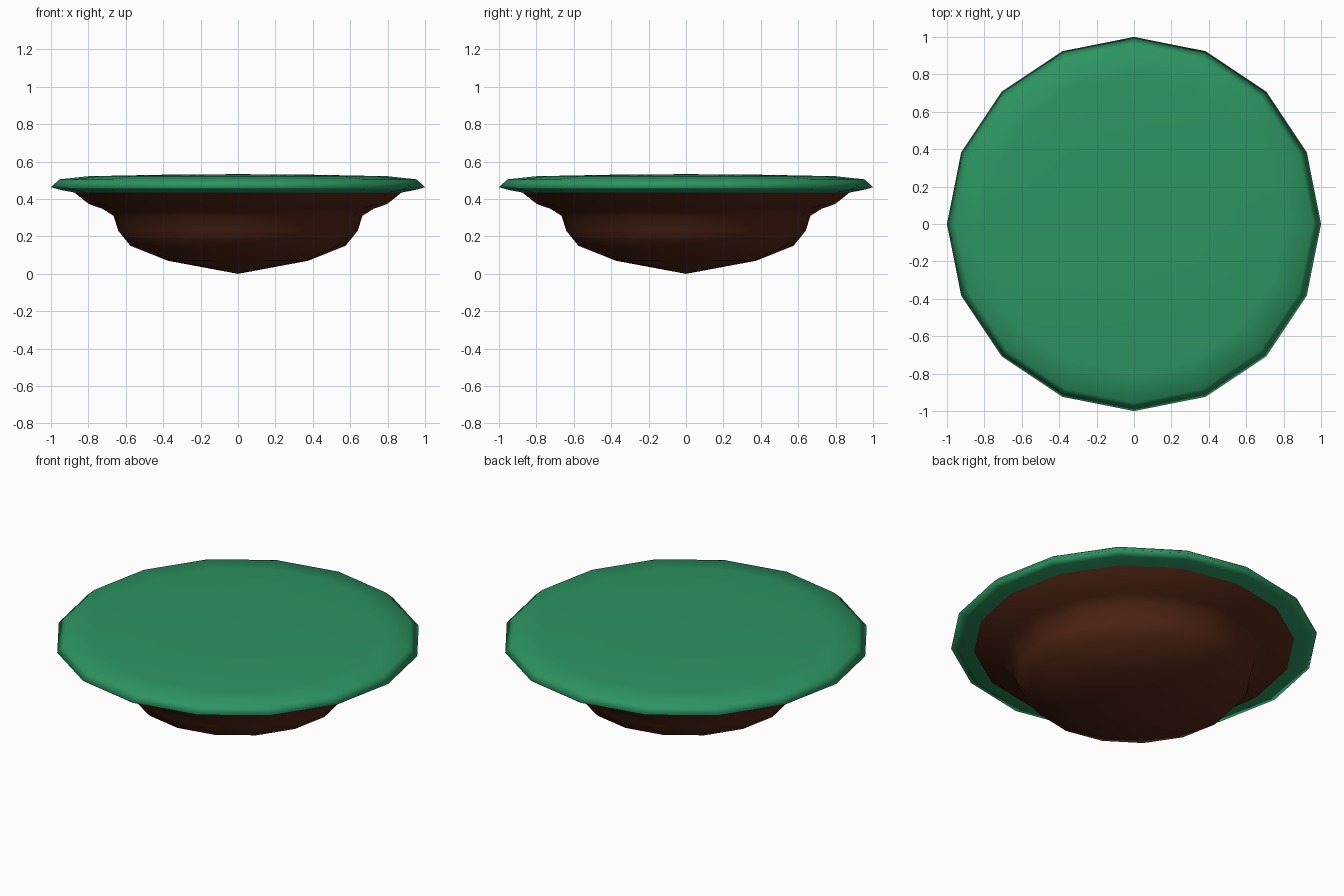
import bpy, math

if "Cube" in bpy.data.objects:
    bpy.data.objects.remove(bpy.data.objects["Cube"])

SIDES = 16


def material(name, rgb):
    m = bpy.data.materials.new(name)
    m.diffuse_color = (*rgb, 1)
    m.use_nodes = True
    m.node_tree.nodes["Principled BSDF"].inputs["Base Color"].default_value = m.diffuse_color
    return m


def lathe(name, profile, mat):
    """Revolve (radius, z) points about z; radius 0 makes a single pole point."""
    verts, rings, faces = [], [], []
    for r, z in profile:
        start = len(verts)
        if r == 0:
            verts.append((0, 0, z))
            rings.append([start] * SIDES)
        else:
            for i in range(SIDES):
                a = 2 * math.pi * i / SIDES
                verts.append((r * math.cos(a), r * math.sin(a), z))
            rings.append(list(range(start, start + SIDES)))
    for lo, hi in zip(rings, rings[1:]):
        for i in range(SIDES):
            j = (i + 1) % SIDES
            quad = [lo[i], lo[j], hi[j], hi[i]]
            faces.append(list(dict.fromkeys(quad)))
    mesh = bpy.data.meshes.new(name)
    mesh.from_pydata(verts, [], faces)
    mesh.materials.append(mat)
    mesh.shade_smooth()
    obj = bpy.data.objects.new(name, mesh)
    bpy.context.collection.objects.link(obj)
    return obj


brown = material("soil_brown", (0.085, 0.02, 0.008))
green = material("grass_green", (0.025, 0.3, 0.12))

# Earthy underside, pointed at the bottom and flaring out under the rim
lathe("earth_base", [(0, 0), (0.375, 0.07), (0.575, 0.15), (0.64, 0.23),
                     (0.665, 0.31), (0.725, 0.348), (0.797, 0.373),
                     (0.875, 0.435)], brown)

# Grass cap: underside lip, rounded rim and nearly flat top
lathe("grass_top", [(0.875, 0.435), (0.95, 0.449), (1.0, 0.463), (0.955, 0.505),
                    (0.80, 0.522), (0.40, 0.53), (0, 0.533)], green)
